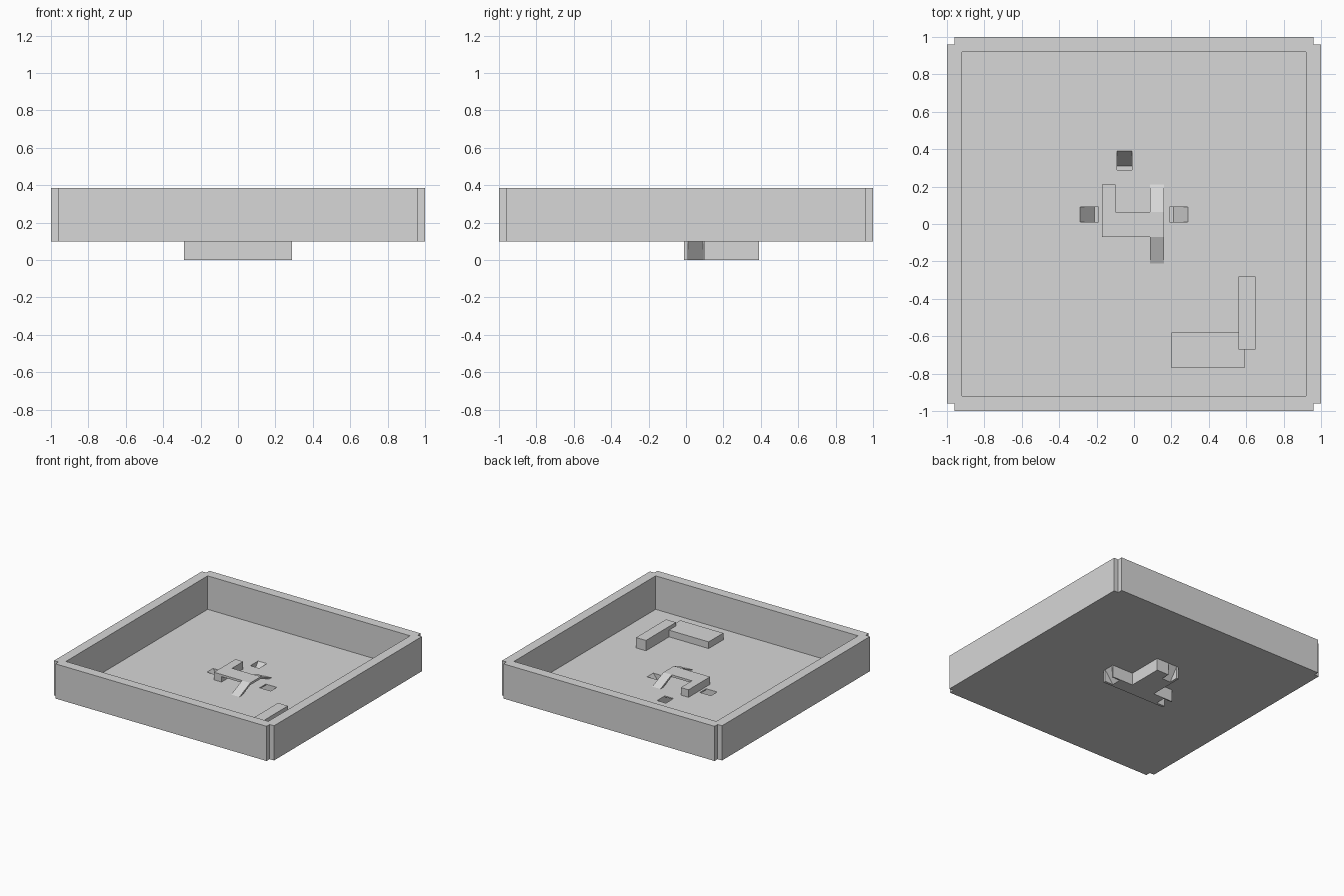
import bpy
import bmesh
from mathutils import Vector

cube = bpy.data.objects.get("Cube")
if cube:
    bpy.data.objects.remove(cube, do_unlink=True)

# Single light grey material
grey = bpy.data.materials.new("light_grey")
grey.use_nodes = True
colour = (0.68, 0.68, 0.68, 1)
grey.diffuse_color = colour
grey.node_tree.nodes["Principled BSDF"].inputs["Base Color"].default_value = colour

BASE, FLOOR, RIM = 0.10, 0.11, 0.385
INNER = 0.92


def prism(name, profile, axis, lo, hi):
    """Extrude a 2D profile along an axis; the profile uses the other two axes in order."""
    bm = bmesh.new()
    verts = []
    for p in profile:
        co = list(p)
        co.insert("xyz".index(axis), lo)
        verts.append(bm.verts.new(co))
    face = bm.faces.new(verts)
    side = bmesh.ops.extrude_face_region(bm, geom=[face])
    move = Vector([hi - lo if a == axis else 0 for a in "xyz"])
    bmesh.ops.translate(bm, vec=move, verts=[g for g in side["geom"] if isinstance(g, bmesh.types.BMVert)])
    bmesh.ops.recalc_face_normals(bm, faces=bm.faces)
    mesh = bpy.data.meshes.new(name)
    bm.to_mesh(mesh)
    bm.free()
    mesh.materials.append(grey)
    obj = bpy.data.objects.new(name, mesh)
    bpy.context.collection.objects.link(obj)
    return obj


def box(name, x, y, z):
    return prism(name, [(x[0], y[0]), (x[1], y[0]), (x[1], y[1]), (x[0], y[1])], "z", *z)


def cut(target, cutter):
    cutter.hide_render = True
    mod = target.modifiers.new("cut", "BOOLEAN")
    mod.operation = "DIFFERENCE"
    mod.solver = "EXACT"
    mod.object = cutter
    bpy.context.view_layer.objects.active = target
    bpy.ops.object.modifier_apply(modifier=mod.name)
    bpy.data.objects.remove(cutter, do_unlink=True)


# Tray with notched corners, hollowed out
n = 0.96
outline = [(-n, -1), (n, -1), (n, -n), (1, -n), (1, n), (n, n),
           (n, 1), (-n, 1), (-n, n), (-1, n), (-1, -n), (-n, -n)]
tray = prism("tray", outline, "z", BASE, RIM)
cut(tray, box("hollow_cutter", (-INNER, INNER), (-INNER, INNER), (FLOOR, 0.6)))

# Tunnel openings in the tray floor
for x, y in [((0.19, 0.29), (0.01, 0.09)), ((-0.29, -0.19), (0.01, 0.09)),
             ((-0.09, -0.01), (0.29, 0.39))]:
    cut(tray, box("hole_cutter", x, y, (0.05, 0.2)))

# Tunnel floors with a ramp up to each opening
ramp_end = [(0.21, 0.01), (0.29, FLOOR), (0.29, BASE), (0.215, 0)]
mirrored = [(-u, v) for u, v in reversed(ramp_end)]
prism("cross_tunnel_floor", ramp_end + mirrored, "y", 0.01, 0.09)
back_end = [(u + 0.1, v) for u, v in ramp_end]
prism("back_tunnel_floor", [(0.09, 0.01)] + back_end + [(0.09, 0)], "x", -0.09, -0.01)

# Tunnel walls hanging under the tray
box("tunnel_front_wall", (-0.29, 0.29), (-0.01, 0.01), (0, BASE))
box("tunnel_back_wall_left", (-0.01, 0.29), (0.09, 0.10), (0, BASE))
box("tunnel_back_wall_right", (-0.29, -0.09), (0.09, 0.10), (0, BASE))
box("back_tunnel_right_wall", (-0.11, -0.09), (0.10, 0.39), (0, BASE))
box("back_tunnel_left_wall", (-0.01, 0.10), (0.10, 0.39), (0, BASE))

# Bridge: solid arm, thin deck and two ramps
TOP, THICK = 0.172, 0.018
box("bridge_arm", (-0.17, -0.10), (-0.07, 0.21), (FLOOR, TOP))
box("bridge_deck", (-0.10, 0.16), (-0.07, 0.065), (TOP - THICK, TOP))
for name, top_y, foot_y in [("bridge_back_ramp", 0.065, 0.21), ("bridge_front_ramp", -0.07, -0.21)]:
    inner_y = foot_y + (top_y - foot_y) * 0.25
    prism(name, [(top_y, TOP), (foot_y, FLOOR), (inner_y, FLOOR), (top_y, TOP - THICK)],
          "x", 0.085, 0.16)

# Corner blocks
box("low_block", (0.20, 0.59), (-0.77, -0.58), (FLOOR, 0.165))
box("tall_block", (0.56, 0.65), (-0.67, -0.28), (FLOOR, 0.195))
